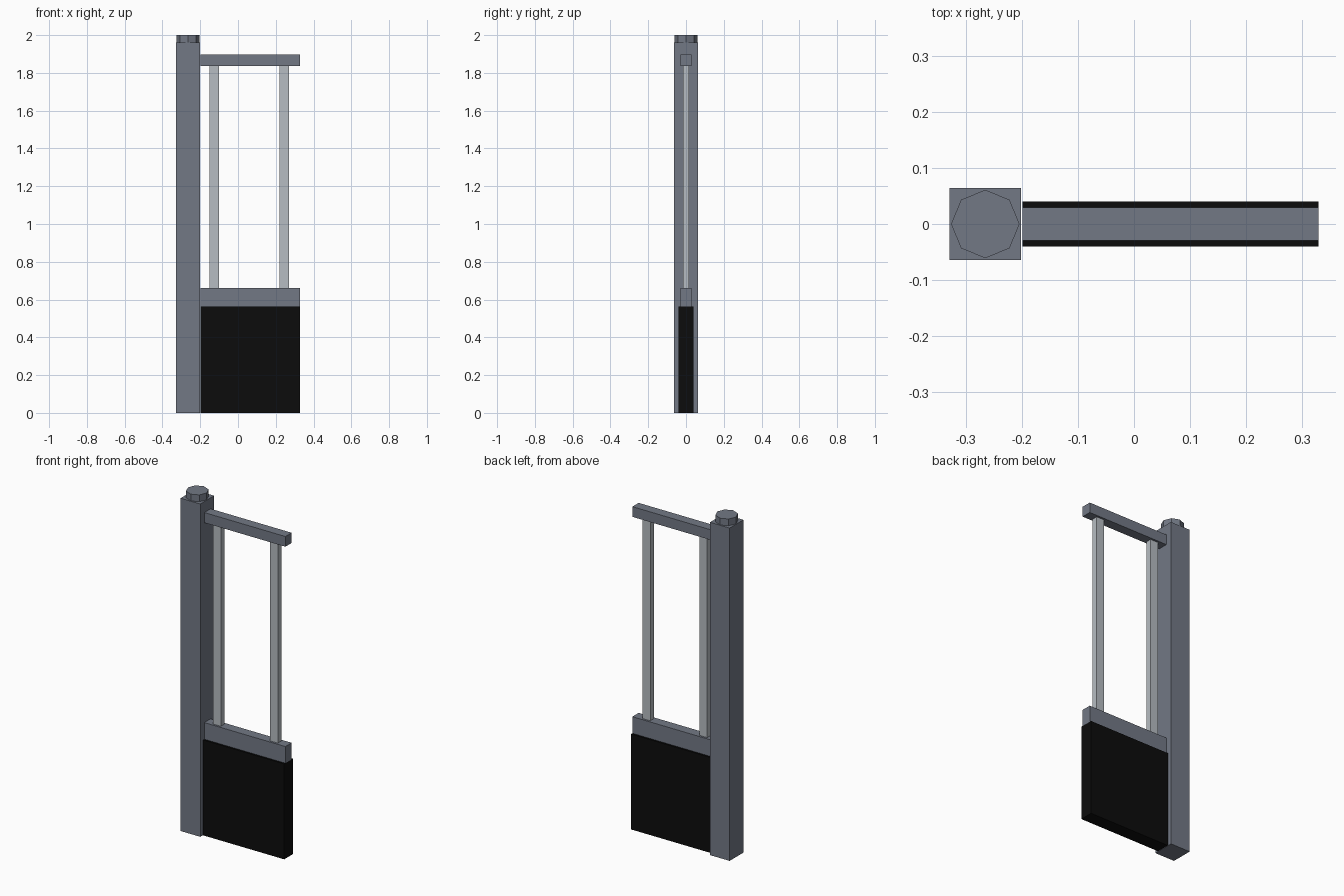
import bpy
from mathutils import Vector

default = bpy.data.objects.get("Cube")
if default:
    bpy.data.objects.remove(default, do_unlink=True)


def material(name, colour):
    mat = bpy.data.materials.new(name)
    mat.use_nodes = True
    rgba = (*colour, 1)
    mat.diffuse_color = rgba
    mat.node_tree.nodes["Principled BSDF"].inputs["Base Color"].default_value = rgba
    return mat


steel = material("blue grey steel", (0.17, 0.19, 0.235))
pale = material("pale grey metal", (0.47, 0.505, 0.54))
black = material("black panel", (0.0037, 0.0037, 0.0037))


def box(name, low, high, mat):
    """Box between two opposite corners."""
    low, high = Vector(low), Vector(high)
    bpy.ops.mesh.primitive_cube_add(size=1, location=(low + high) / 2)
    ob = bpy.context.object
    ob.name = name
    ob.scale = high - low
    bpy.ops.object.transform_apply(location=False, rotation=False, scale=True)
    ob.data.materials.append(mat)
    return ob


LEFT, RIGHT = -0.199, 0.329      # span of the gate leaf
POST_HALF = 0.064
POST_X = -0.265

# Square post with an octagonal cap
box("post", (POST_X - POST_HALF, -POST_HALF, 0),
    (POST_X + POST_HALF, POST_HALF, 1.96), steel)
bpy.ops.mesh.primitive_cylinder_add(vertices=8, radius=0.061, depth=0.04,
                                    location=(POST_X, 0, 1.98))
cap = bpy.context.object
cap.name = "post_cap"
cap.data.materials.append(steel)

# Solid lower panel
box("lower_panel", (LEFT, -0.04, 0), (RIGHT, 0.04, 0.562), black)

# Horizontal rails
for name, bottom, top in (("middle_rail", 0.562, 0.66), ("top_rail", 1.837, 1.897)):
    box(name, (LEFT, -0.029, bottom), (RIGHT, 0.029, top), steel)

# Upright bars between the rails
for name, x in (("right_bar", -0.125), ("left_bar", 0.246)):
    box(name, (x - 0.025, -0.017, 0.66), (x + 0.025, 0.017, 1.837), pale)
